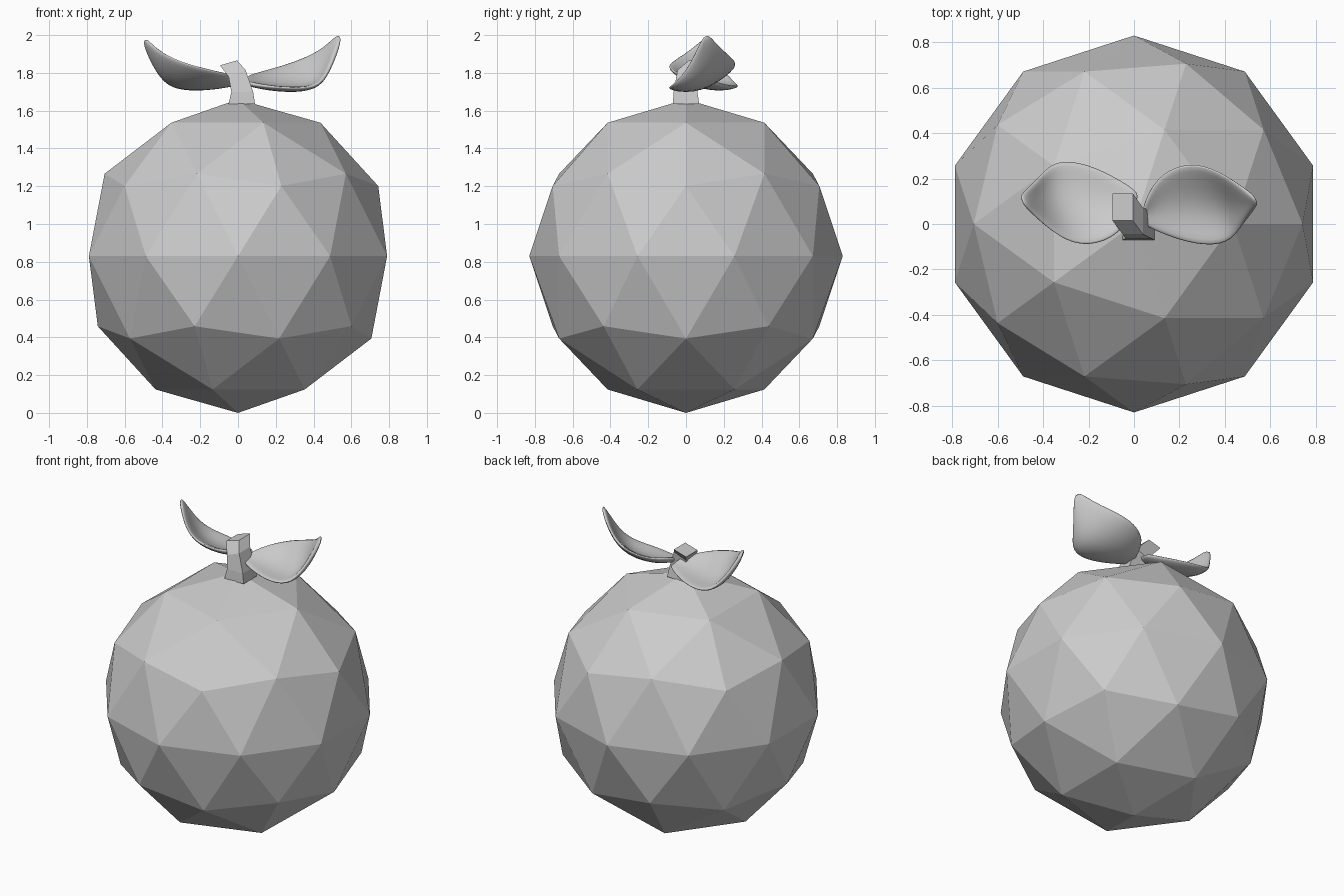
import bpy
from math import radians
from mathutils import Matrix, Vector

if "Cube" in bpy.data.objects:
    bpy.data.objects.remove(bpy.data.objects["Cube"])


def make_mesh(name, verts, faces):
    me = bpy.data.meshes.new(name)
    me.from_pydata(verts, [], faces)
    me.update()
    ob = bpy.data.objects.new(name, me)
    bpy.context.collection.objects.link(ob)
    return ob


# Fruit body: faceted icosphere
bpy.ops.mesh.primitive_ico_sphere_add(subdivisions=2, radius=0.83, location=(0, 0, 0.83))
bpy.context.object.name = "fruit_body"

# Stem: bent four-sided post; per ring: left x, left z, right x, right z, front y, back y
rings = [(-0.05, 1.635, 0.09, 1.635, -0.07, 0.07),
         (-0.035, 1.70, 0.08, 1.70, -0.065, 0.06),
         (-0.05, 1.78, 0.04, 1.815, -0.045, 0.07),
         (-0.095, 1.84, -0.005, 1.866, 0.015, 0.135)]
verts, faces = [], [(3, 2, 1, 0)]
for lx, lz, rx, rz, fy, by in rings:
    verts += [(lx, fy, lz), (rx, fy, rz), (rx, by, rz), (lx, by, lz)]
for r in range(len(rings) - 1):
    for i in range(4):
        a, b = r * 4 + i, r * 4 + (i + 1) % 4
        faces.append((a, b, b + 4, a + 4))
n = len(verts)
faces.append((n - 4, n - 3, n - 2, n - 1))
make_mesh("stem", verts, faces)

# Leaf: cupped sheet, stations from base to tip (front edge, middle, back edge)
stations = [
    [(0.03, 0.00, 1.75), (0.03, 0.03, 1.75), (0.04, 0.07, 1.78)],
    [(0.13, -0.05, 1.73), (0.11, 0.08, 1.72), (0.09, 0.21, 1.80)],
    [(0.27, -0.10, 1.72), (0.26, 0.08, 1.69), (0.22, 0.28, 1.84)],
    [(0.42, -0.10, 1.72), (0.40, 0.07, 1.71), (0.34, 0.26, 1.88)],
    [(0.48, 0.00, 1.80), (0.47, 0.08, 1.81), (0.46, 0.18, 1.94)],
    [(0.55, 0.09, 1.99), (0.54, 0.10, 2.00), (0.53, 0.12, 2.005)],
]


def leaf(name, matrix):
    pts = [matrix @ Vector(p) for row in stations for p in row]
    quads = [(r * 3 + c, r * 3 + c + 3, r * 3 + c + 4, r * 3 + c + 1)
             for r in range(len(stations) - 1) for c in range(2)]
    ob = make_mesh(name, pts, quads)
    solid = ob.modifiers.new("thickness", 'SOLIDIFY')
    solid.thickness = 0.03
    solid.offset = 0
    sub = ob.modifiers.new("smooth", 'SUBSURF')
    sub.levels = sub.render_levels = 2
    for p in ob.data.polygons:
        p.use_smooth = True


leaf("right_leaf", Matrix())
leaf("left_leaf",
     Matrix.Translation((0.02, 0.05, 1.70))
     @ Matrix.Rotation(radians(172), 4, 'Z')
     @ Matrix.Diagonal((1, 1, 0.9, 1))
     @ Matrix.Translation((-0.02, -0.09, -1.69)))
